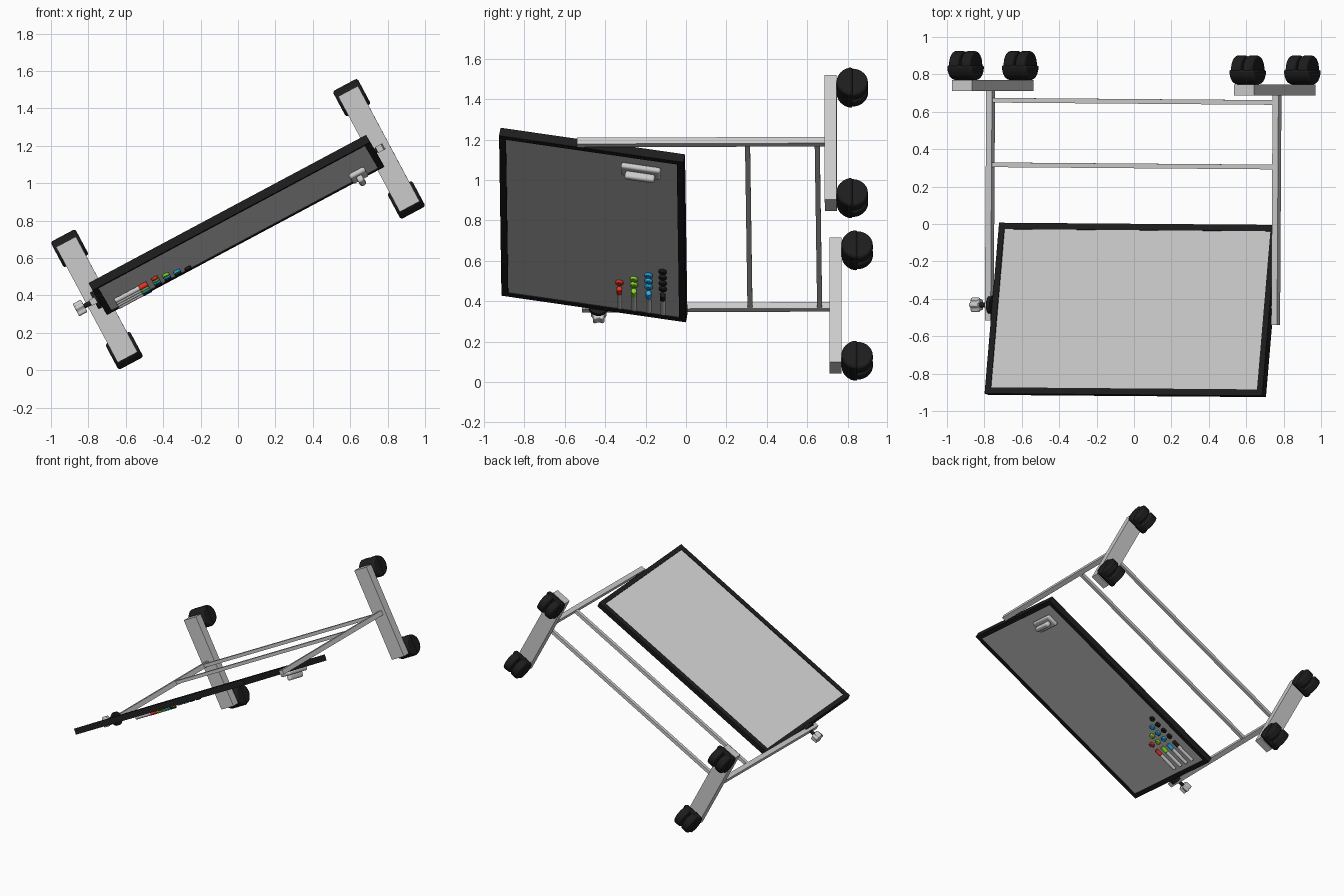
import bpy, bmesh, math
from mathutils import Matrix, Vector

if "Cube" in bpy.data.objects:
    bpy.data.objects.remove(bpy.data.objects["Cube"])

# Tipped-over frame of the stand: u along the board, v across the feet, w stand-up
ex = Vector((0.882, -0.007, 0.471)).normalized()
ez = Vector((0, -1, 0))
ez = (ez - ex * ez.dot(ex)).normalized()
ey = ez.cross(ex)
STAND = Matrix((ex, ey, ez)).transposed().to_4x4()
UC, VC = 0.366, 0.695
STAND = STAND @ Matrix.Translation((UC, VC, 0))
BOARD = STAND @ Matrix.Translation((0, 0, 0.46)) @ Matrix.Rotation(math.radians(-9.5), 4, 'X')


def material(name, rgb):
    m = bpy.data.materials.new(name)
    m.diffuse_color = (*rgb, 1)
    m.use_nodes = True
    m.node_tree.nodes["Principled BSDF"].inputs["Base Color"].default_value = m.diffuse_color
    return m


black = material("black", (0.012, 0.012, 0.012))
COLOURS = [material("red", (0.8, 0.03, 0.02)), material("green", (0.25, 0.7, 0.02)),
           material("blue", (0.02, 0.4, 0.8)), black]


def finish(name, bm, frame, mat=None, bevel=0, seg=2):
    bmesh.ops.recalc_face_normals(bm, faces=bm.faces)
    for f in bm.faces:
        f.smooth = True
    me = bpy.data.meshes.new(name)
    bm.to_mesh(me)
    bm.free()
    me.set_sharp_from_angle(angle=math.radians(35))
    o = bpy.data.objects.new(name, me)
    bpy.context.collection.objects.link(o)
    o.matrix_world = frame
    if mat:
        me.materials.append(mat)
    if bevel:
        b = o.modifiers.new("bevel", 'BEVEL')
        b.width, b.segments, b.limit_method = bevel, seg, 'ANGLE'
    return o


def box(name, loc, size, frame=STAND, mat=None, bevel=0, seg=2):
    bm = bmesh.new()
    bmesh.ops.create_cube(bm, size=1, matrix=Matrix.Translation(loc) @ Matrix.Diagonal((*size, 1)))
    return finish(name, bm, frame, mat, bevel, seg)


def cyl(name, loc, r, length, axis='X', frame=STAND, mat=None, bevel=0, sides=24):
    turn = {'X': Matrix.Rotation(math.pi / 2, 4, 'Y'),
            'Y': Matrix.Rotation(math.pi / 2, 4, 'X'), 'Z': Matrix()}[axis]
    bm = bmesh.new()
    bmesh.ops.create_cone(bm, cap_ends=True, segments=sides, radius1=r, radius2=r, depth=length,
                          matrix=Matrix.Translation(loc) @ turn)
    return finish(name, bm, frame, mat, bevel)


def extrude_u(name, profile, loc, length, mat):
    # closed (v, w) profile extruded along u
    bm = bmesh.new()
    x, y, z = loc
    f = bm.faces.new([bm.verts.new((x - length / 2, y + a, z + b)) for a, b in profile])
    new = bmesh.ops.extrude_face_region(bm, geom=[f])["geom"]
    bmesh.ops.translate(bm, vec=(length, 0, 0),
                        verts=[g for g in new if isinstance(g, bmesh.types.BMVert)])
    return finish(name, bm, STAND, mat, 0.012)


# Posts, feet and casters
FOOT_W, FOOT_T = -0.728, 0.059
arc = [math.radians(180 * i / 14) for i in range(15)]
for side, sgn in (("left", -1), ("right", 1)):
    dw = 0.006 * sgn
    box(side + "_post", (sgn * 0.868, 0, (0.528 - 0.70) / 2 + dw), (0.035, 0.035, 1.228))
    box(side + "_foot", (sgn * 0.855, 0, FOOT_W + dw), (0.12, 0.70, FOOT_T))
    for end, e in (("front", -1), ("back", 1)):
        u, v, w = sgn * 0.855, e * 0.31, FOOT_W + dw - FOOT_T / 2 - 0.079
        tag = f"{side}_{end}_caster"
        for k in (-1, 1):
            cyl(tag + "_wheel", (u + k * 0.036, v, w), 0.076, 0.058, mat=black, bevel=0.01, sides=28)
        cyl(tag + "_axle", (u, v, w), 0.03, 0.05, mat=black)
        hood = [(0.079 * math.cos(a), 0.079 * math.sin(a)) for a in arc]
        extrude_u(tag + "_hood", hood, (u, v, w), 0.15, black)

# Cross bars
for name, w in (("lower_cross_bar", -0.655), ("upper_cross_bar", -0.31)):
    box(name, (0, 0, w), (1.72, 0.025, 0.025))

# Tilting board: black frame around a recessed panel
BL, BH, BT, BORDER = 1.682, 0.926, 0.045, 0.034
for s in (-1, 1):
    box("board_frame_rail", (0, 0, s * (BH - BORDER) / 2), (BL, BT, BORDER), BOARD, black)
    box("board_frame_end", (s * (BL - BORDER) / 2, 0, 0), (BORDER, BT, BH - 2 * BORDER), BOARD, black)
box("board_panel", (0, 0, 0), (BL - 2 * BORDER + 0.004, BT - 0.01, BH - 2 * BORDER + 0.004), BOARD)
FACE = -BT / 2 + 0.005

# Pivot hardware and locking knob
cyl("left_pivot_disc", (-0.852, 0, 0.44), 0.05, 0.022, mat=black)
cyl("left_pivot_shaft", (-0.895, 0, 0.44), 0.013, 0.12, mat=black)
cyl("right_pivot_shaft", (0.85, 0, 0.44), 0.013, 0.05, mat=black)
bm = bmesh.new()
knob = []
for i in range(40):
    a = 2 * math.pi * i / 40
    r = 0.035 + 0.006 * math.cos(5 * a)
    knob.append(bm.verts.new((-0.972, r * math.cos(a), 0.44 + r * math.sin(a))))
f = bm.faces.new(knob)
new = bmesh.ops.extrude_face_region(bm, geom=[f])["geom"]
bmesh.ops.translate(bm, vec=(0.05, 0, 0), verts=[g for g in new if isinstance(g, bmesh.types.BMVert)])
finish("locking_knob", bm, STAND, None, 0.008)

# Eraser
EU, ES = 1.065 - UC, -0.25
box("eraser_pad", (EU, FACE - 0.015, ES), (0.095, 0.03, 0.2), BOARD, None, 0.012, 3)
box("eraser_grip", (EU, FACE - 0.047, ES), (0.035, 0.04, 0.15), BOARD, None, 0.012, 3)

# Markers with coloured caps, and a staircase of round magnets
for i, (s, mat) in enumerate(zip((-0.132, -0.205, -0.279, -0.35), COLOURS)):
    y = FACE - 0.014
    cyl("marker_body", (-0.325 - UC, y, s), 0.013, 0.15, 'X', BOARD, None, 0.002, 16)
    cyl("marker_cap", (-0.228 - UC, y, s), 0.0145, 0.05, 'X', BOARD, mat, 0.003, 16)
    for k in range(i + 1):
        cyl("magnet", (-0.155 + 0.06 * k - UC, FACE - 0.008, s), 0.02, 0.016, 'Y', BOARD, mat, 0.004, 20)

# Settle on the ground and centre
bpy.context.view_layer.update()
objs = list(bpy.context.collection.objects)
pts = [o.matrix_world @ v.co for o in objs for v in o.data.vertices]
lo = [min(p[i] for p in pts) for i in range(3)]
hi = [max(p[i] for p in pts) for i in range(3)]
shift = Matrix.Translation((-(lo[0] + hi[0]) / 2, -(lo[1] + hi[1]) / 2, -lo[2]))
for o in objs:
    o.matrix_world = shift @ o.matrix_world
